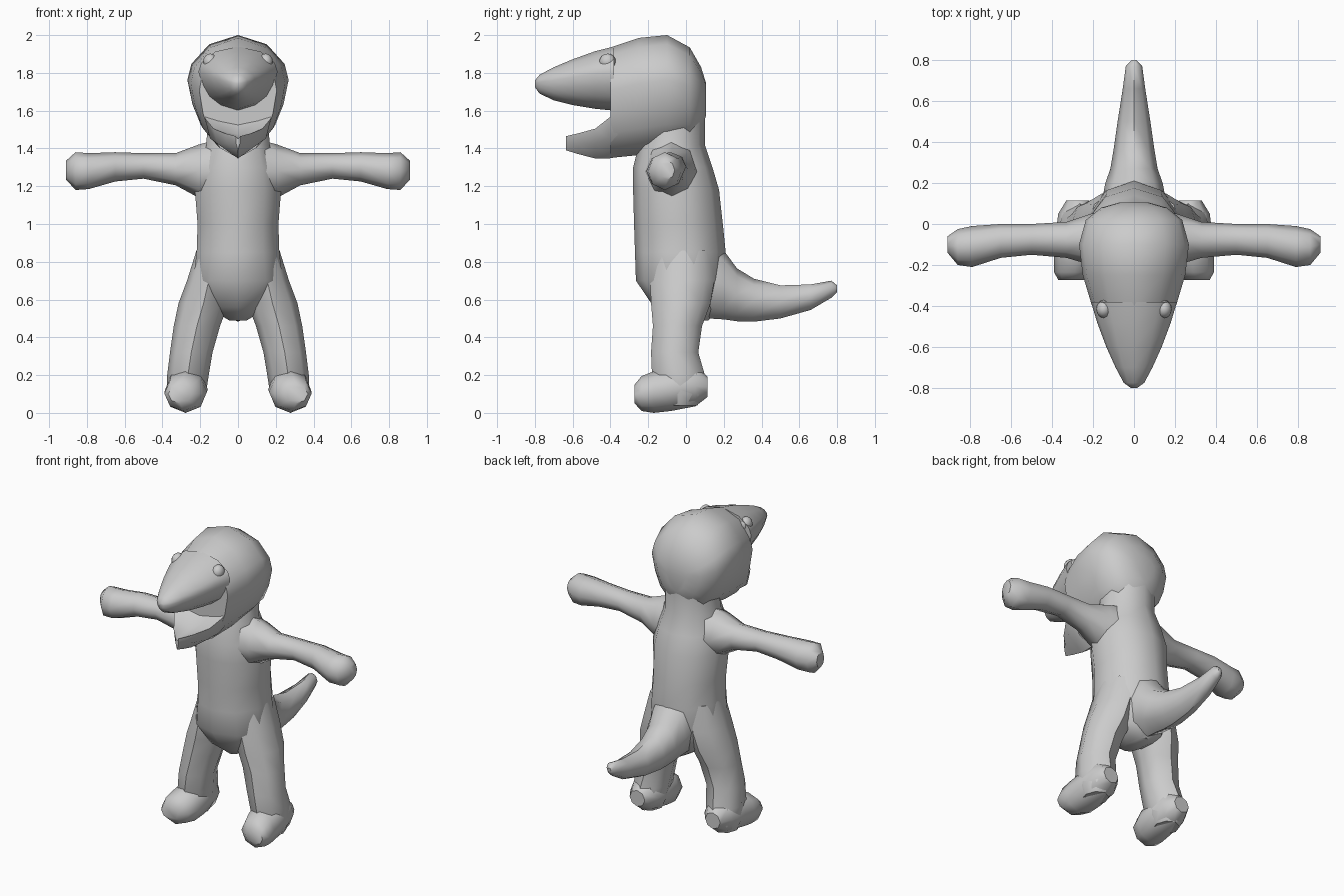
import bpy, bmesh, math

grey = bpy.data.materials.new("plain grey")
grey.diffuse_color = (0.6, 0.6, 0.6, 1)

# Unit cross-sections, width first and height second
ROUND = [(math.cos(math.pi * (2 * i + 1) / 10), math.sin(math.pi * (2 * i + 1) / 10)) for i in range(10)]
LIMB = [(math.cos(math.pi * i / 4), math.sin(math.pi * i / 4)) for i in range(8)]
half = [(0.57, 0.84), (0.92, 0.5), (1, 0.22), (0.9, -0.2), (0.74, -0.55), (0.45, -0.83)]
SKULL = [(0, 1)] + half + [(0, -1)] + [(-a, b) for a, b in reversed(half)]
JAW = [(-1, 1), (-0.6, 0.8), (0, 0.6), (0.6, 0.8), (1, 1), (0.85, 0), (0, -1), (-0.85, 0)]


def finish(obj, mirror, angle):
    obj.data.materials.append(grey)
    if mirror:
        obj.modifiers.new("other side", 'MIRROR')
    bpy.ops.object.select_all(action='DESELECT')
    bpy.context.view_layer.objects.active = obj
    obj.select_set(True)
    bpy.ops.object.shade_smooth_by_angle(angle=math.radians(angle))


def loft(name, axis, rings, profile, mirror=False, angle=48):
    """Skin rings (position, a_min, a_max, b_min, b_max) set along one axis."""
    bm = bmesh.new()
    loops = []
    for t, a0, a1, b0, b1 in rings:
        loop = []
        for u, v in profile:
            co = [(a0 + a1) / 2 + u * (a1 - a0) / 2, (b0 + b1) / 2 + v * (b1 - b0) / 2]
            co.insert(axis, t)
            loop.append(bm.verts.new(co))
        loops.append(loop)
    n = len(profile)
    for p, q in zip(loops, loops[1:]):
        for i in range(n):
            j = (i + 1) % n
            bm.faces.new((p[i], p[j], q[j], q[i]))
    bm.faces.new(loops[0])
    bm.faces.new(loops[-1])
    bmesh.ops.recalc_face_normals(bm, faces=bm.faces)
    mesh = bpy.data.meshes.new(name)
    bm.to_mesh(mesh)
    bm.free()
    obj = bpy.data.objects.new(name, mesh)
    bpy.context.collection.objects.link(obj)
    finish(obj, mirror, angle)


def centred(rows):
    """Rows of (position, half width, b_min, b_max) on the middle plane."""
    return [(t, -w, w, b0, b1) for t, w, b0, b1 in rows]


X, Y, Z = 0, 1, 2

# Torso and neck
loft("torso", Z, centred([
    (0.49, 0.05, -0.08, 0.12), (0.56, 0.17, -0.17, 0.17), (0.70, 0.25, -0.265, 0.20),
    (0.85, 0.23, -0.27, 0.21), (1.00, 0.225, -0.275, 0.195), (1.18, 0.24, -0.28, 0.175),
    (1.30, 0.22, -0.28, 0.14), (1.42, 0.175, -0.25, 0.10), (1.60, 0.17, -0.20, 0.10)]), ROUND)

# Tail, curving up towards its tip
loft("tail", Y, centred([
    (0.02, 0.15, 0.51, 0.95), (0.12, 0.155, 0.50, 0.93), (0.20, 0.14, 0.495, 0.86),
    (0.27, 0.115, 0.485, 0.765), (0.36, 0.10, 0.483, 0.71), (0.50, 0.08, 0.50, 0.675),
    (0.66, 0.055, 0.545, 0.68), (0.77, 0.04, 0.61, 0.70), (0.80, 0.012, 0.64, 0.675)]), LIMB)

# Head: skull, snout and lower jaw around an open mouth
loft("skull", Y, centred([
    (-0.40, 0.205, 1.35, 1.935), (-0.25, 0.25, 1.365, 1.985), (-0.10, 0.268, 1.39, 2.0),
    (0.02, 0.235, 1.41, 1.935), (0.08, 0.16, 1.50, 1.83), (0.105, 0.07, 1.57, 1.75)]), SKULL)
loft("snout", Y, centred([
    (-0.80, 0.015, 1.725, 1.76), (-0.775, 0.05, 1.69, 1.79), (-0.70, 0.09, 1.655, 1.83),
    (-0.60, 0.135, 1.63, 1.872), (-0.48, 0.18, 1.61, 1.915), (-0.38, 0.21, 1.60, 1.94)]), SKULL)
loft("lower_jaw", Y, centred([
    (-0.635, 0.012, 1.39, 1.465), (-0.57, 0.07, 1.37, 1.48), (-0.48, 0.13, 1.347, 1.505),
    (-0.41, 0.175, 1.347, 1.56), (-0.36, 0.18, 1.355, 1.60)]), JAW)

# Arms held out sideways, with rounded fists
loft("arms", X, [
    (0.10, -0.23, 0.07, 1.10, 1.45), (0.21, -0.20, 0.05, 1.14, 1.42),
    (0.33, -0.165, 0.01, 1.205, 1.375), (0.50, -0.15, 0.0, 1.24, 1.375),
    (0.65, -0.165, 0.0, 1.225, 1.38), (0.79, -0.21, -0.01, 1.185, 1.375),
    (0.86, -0.20, -0.025, 1.18, 1.38), (0.91, -0.14, -0.06, 1.235, 1.335)], LIMB, True)

# Legs, splayed outwards
loft("legs", Z, [
    (0.86, 0.05, 0.22, -0.17, 0.14), (0.70, 0.04, 0.27, -0.19, 0.15),
    (0.58, 0.05, 0.315, -0.185, 0.13), (0.46, 0.095, 0.34, -0.175, 0.085),
    (0.32, 0.135, 0.36, -0.185, 0.065), (0.20, 0.155, 0.375, -0.18, 0.10),
    (0.10, 0.17, 0.375, -0.16, 0.11), (0.04, 0.20, 0.35, -0.12, 0.06)], LIMB, True)

# Feet with blunt toes
loft("feet", Y, [
    (0.115, 0.22, 0.33, 0.085, 0.19), (0.05, 0.17, 0.37, 0.035, 0.25),
    (-0.08, 0.16, 0.385, 0.01, 0.24), (-0.17, 0.165, 0.39, 0.0, 0.22),
    (-0.235, 0.19, 0.39, 0.01, 0.195), (-0.272, 0.245, 0.37, 0.05, 0.15)], LIMB, True)

# Eyes
bpy.ops.mesh.primitive_uv_sphere_add(segments=12, ring_count=8, radius=0.044, location=(0, 0, 0))
eyes = bpy.context.object
eyes.name = "eyes"
for v in eyes.data.vertices:
    v.co = (v.co.x * 0.85 + 0.147, v.co.y - 0.415, v.co.z + 1.858)
finish(eyes, True, 60)
